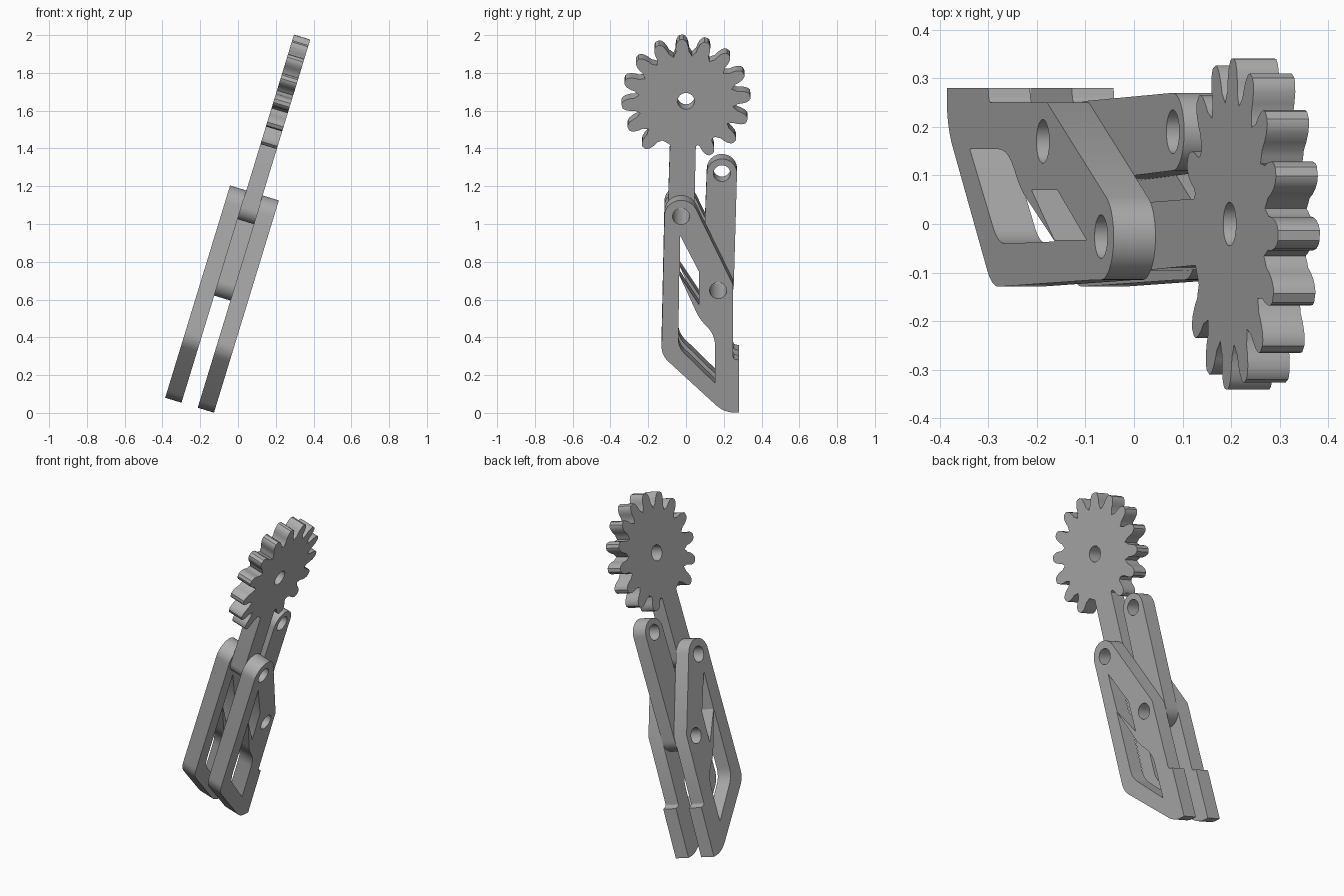
import bpy, bmesh
from math import sin, cos, pi, radians
from mathutils import Matrix, Vector

cube = bpy.data.objects.get("Cube")
if cube:
    bpy.data.objects.remove(cube, do_unlink=True)

TILT = radians(17)
THICK = 0.09
PIVOT = (-0.026, 1.05)      # where the gear arm meets the plates
JOINT = (0.17, 0.64)        # where the link meets the plates
LINK_END = (0.19, 1.261)
GEAR = (0.0, 1.661)
HOLE = 0.045

grey = bpy.data.materials.new("plain grey")
grey.use_nodes = True
colour = (0.42, 0.42, 0.42, 1)
grey.diffuse_color = colour
grey.node_tree.nodes["Principled BSDF"].inputs["Base Color"].default_value = colour


def arc(centre, r, start, end, n=20):
    """Points on an arc, angles in degrees."""
    angles = [radians(start + (end - start) * i / n) for i in range(n + 1)]
    return [(centre[0] + r * cos(a), centre[1] + r * sin(a)) for a in angles]


def hole(centre):
    return arc(centre, HOLE, 0, 360, 32)[:-1]


def rounded(corners):
    """Polygon from (x, y, cut) corners, each cut replaced by a smooth bend."""
    out = []
    for i, (x, y, cut) in enumerate(corners):
        p = Vector((x, y))
        if not cut:
            out.append((x, y))
            continue
        a = p + (Vector(corners[i - 1][:2]) - p).normalized() * cut
        b = p + (Vector(corners[(i + 1) % len(corners)][:2]) - p).normalized() * cut
        for k in range(9):
            t = k / 8
            out.append(tuple(a * (1 - t) ** 2 + p * 2 * t * (1 - t) + b * t * t))
    return out


def slab(name, loops, middle):
    """Extrude an outline with openings into a slab lying in the tilted plane."""
    curve = bpy.data.curves.new(name, "CURVE")
    curve.dimensions = "2D"
    curve.fill_mode = "BOTH"
    curve.extrude = THICK / 2
    for loop in loops:
        spline = curve.splines.new("POLY")
        spline.points.add(len(loop) - 1)
        for point, (x, y) in zip(spline.points, loop):
            point.co = (x, y, 0, 1)
        spline.use_cyclic_u = True
    temp = bpy.data.objects.new(name + "_profile", curve)
    bpy.context.collection.objects.link(temp)
    graph = bpy.context.evaluated_depsgraph_get()
    mesh = bpy.data.meshes.new_from_object(temp.evaluated_get(graph))
    bpy.data.objects.remove(temp, do_unlink=True)

    along, up = Vector((0, 1, 0)), Vector((sin(TILT), 0, cos(TILT)))
    normal = along.cross(up)
    place = Matrix((along, up, normal)).transposed().to_4x4()
    place.translation = normal * middle
    bm = bmesh.new()
    bm.from_mesh(mesh)
    bmesh.ops.remove_doubles(bm, verts=bm.verts, dist=0.0001)
    bmesh.ops.recalc_face_normals(bm, faces=bm.faces)
    bm.transform(place)
    bm.to_mesh(mesh)
    bm.free()
    mesh.name = name
    mesh.materials.clear()
    mesh.materials.append(grey)
    obj = bpy.data.objects.new(name, mesh)
    bpy.context.collection.objects.link(obj)
    bpy.ops.object.select_all(action="DESELECT")
    obj.select_set(True)
    bpy.context.view_layer.objects.active = obj
    bpy.ops.object.shade_smooth_by_angle(angle=radians(30))
    return obj


# Side plates with two windows and two pin holes
foot = rounded([(0.25, 0.67, 0), (0.25, 0.262, 0.012), (0.28, 0.255, 0),
                (0.28, -0.036, 0), (0.202, -0.036, 0.06), (-0.13, 0.282, 0.05),
                (-0.115, 1.0, 0)])
plate_outline = foot + arc(PIVOT, 0.089, 180, 24)
upper_window = [(0.07, 0.56), (0.07, 0.742), (-0.033, 0.948), (-0.033, 0.722)]
lower_window = rounded([(0.154, 0.126, 0), (0.154, 0.40, 0.07), (0.075, 0.475, 0.05),
                        (-0.036, 0.725, 0), (-0.041, 0.325, 0.05)])
plate_loops = [plate_outline, upper_window, lower_window, hole(PIVOT), hole(JOINT)]
slab("right_plate", plate_loops, -0.347)
slab("left_plate", plate_loops, -0.167)

# Link between the plates
link_outline = arc(JOINT, 0.083, 180, 360) + arc(LINK_END, 0.08, 0, 180)
slab("link", [link_outline, hole(JOINT), hole(LINK_END)], -0.257)

# Gear with its arm: teeth run round the wheel except where the arm leaves it
TOOTH = [(0.26, 0.042), (0.272, 0.035), (0.295, 0.034), (0.318, 0.029),
         (0.334, 0.020), (0.341, 0.010)]


def tooth(angle, shrink=1.0):
    a = radians(angle)
    side = [(r * shrink, -w) for r, w in TOOTH]
    points = side + [(r, -w) for r, w in reversed(side)]
    return [(GEAR[0] + r * cos(a) - w * sin(a), GEAR[1] + r * sin(a) + w * cos(a))
            for r, w in points]


gear_outline = tooth(-66, 0.95)
for k in range(-2, 11):
    angle = 4 + 22.5 * k
    gear_outline += arc(GEAR, 0.25, angle - 11.25, angle - 11.25, 1)[:1]
    gear_outline += tooth(angle)
gear_outline += arc(GEAR, 0.25, 240, 240, 1)[:1]
gear_outline += [(-0.085, 1.42)] + arc(PIVOT, 0.07, 180, 360) + [(0.052, 1.41)]
slab("gear_arm", [gear_outline, hole(GEAR), hole(PIVOT)], -0.257)
